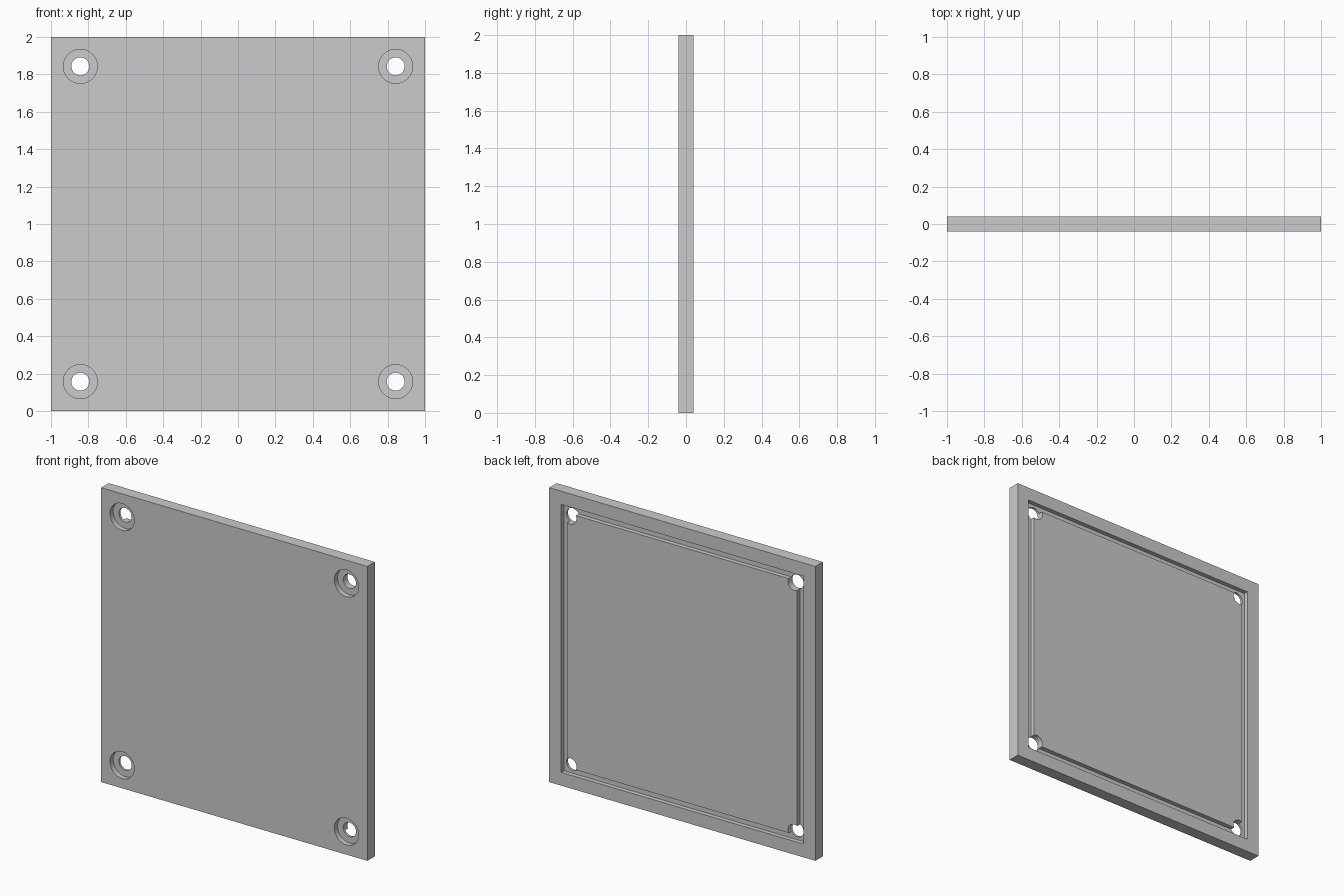
import bpy, bmesh
from math import radians
from mathutils import Matrix, Vector

if "Cube" in bpy.data.objects:
    bpy.data.objects.remove(bpy.data.objects["Cube"])

HALF, T = 1.0, 0.04               # half width and half thickness of the plate
RIM, GROOVE_W, GROOVE_D = 0.09, 0.046, 0.03
HOLE = 0.843                      # hole offset from the centre
R_HOLE, R_BORE, BORE_D = 0.048, 0.091, 0.034


def finish(bm, name):
    bmesh.ops.recalc_face_normals(bm, faces=bm.faces)
    mesh = bpy.data.meshes.new(name)
    bm.to_mesh(mesh)
    bm.free()
    obj = bpy.data.objects.new(name, mesh)
    bpy.context.collection.objects.link(obj)
    return obj


# Square plate with a sealing groove stepped into its back face
bm = bmesh.new()
bmesh.ops.create_cube(bm, size=2, matrix=Matrix.Translation((0, 0, HALF))
                      @ Matrix.Diagonal((HALF, T, HALF, 1)))
bm.normal_update()
back = max(bm.faces, key=lambda f: f.calc_center_median().y)
for thickness, depth in ((RIM, 0), (0, -GROOVE_D), (GROOVE_W, 0), (0, GROOVE_D)):
    if thickness:
        bmesh.ops.inset_region(bm, faces=[back], thickness=thickness, use_even_offset=True)
    else:
        new = bmesh.ops.extrude_discrete_faces(bm, faces=[back])
        back = new["faces"][0]
        bmesh.ops.translate(bm, verts=back.verts, vec=Vector((0, depth, 0)))
    bm.normal_update()
plate = finish(bm, "cover_plate")


# Screw hole and counterbore cutters
def hole_cutter(name, radius, y0, y1):
    bm = bmesh.new()
    for x in (-HOLE, HOLE):
        for z in (HALF - HOLE, HALF + HOLE):
            bmesh.ops.create_cone(
                bm, cap_ends=True, segments=48, radius1=radius, radius2=radius, depth=y1 - y0,
                matrix=Matrix.Translation((x, (y0 + y1) / 2, z)) @ Matrix.Rotation(radians(90), 4, 'X'))
    obj = finish(bm, name)
    obj.hide_render = True
    return obj


bpy.context.view_layer.objects.active = plate
for cutter in (hole_cutter("counterbore_cutter", R_BORE, -0.1, -T + BORE_D),
               hole_cutter("screw_hole_cutter", R_HOLE, -0.1, 0.1)):
    mod = plate.modifiers.new(cutter.name, 'BOOLEAN')
    mod.operation, mod.solver, mod.object = 'DIFFERENCE', 'EXACT', cutter
    bpy.ops.object.modifier_apply(modifier=mod.name)
    bpy.data.objects.remove(cutter)

plate.select_set(True)
bpy.ops.object.shade_smooth_by_angle(angle=radians(30))
